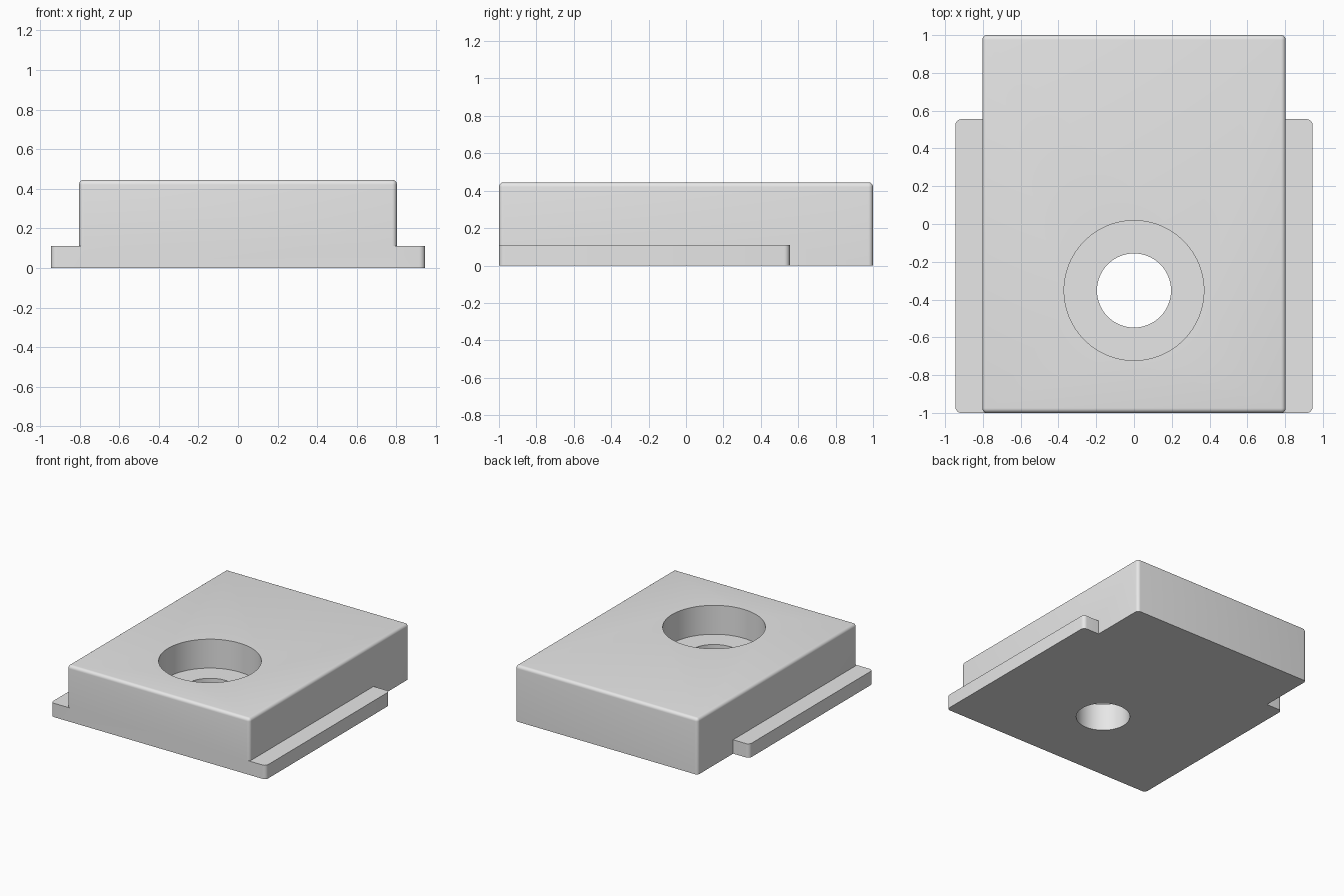
import bpy, bmesh
from mathutils import Matrix, Vector

default = bpy.data.objects.get("Cube")
if default:
    bpy.data.objects.remove(default, do_unlink=True)

GREY = (0.8, 0.8, 0.8, 1.0)
mat = bpy.data.materials.new("plain grey")
mat.use_nodes = True
mat.diffuse_color = GREY
mat.node_tree.nodes["Principled BSDF"].inputs["Base Color"].default_value = GREY


def make_object(name, bm):
    mesh = bpy.data.meshes.new(name)
    bm.to_mesh(mesh)
    bm.free()
    mesh.materials.append(mat)
    obj = bpy.data.objects.new(name, mesh)
    bpy.context.collection.objects.link(obj)
    return obj


def rounded_block(name, half_x, y0, y1, height, radius, round_top):
    """Block on the ground with rounded upright edges and, optionally, top edges."""
    bm = bmesh.new()
    bmesh.ops.create_cube(bm, size=1)
    bmesh.ops.scale(bm, vec=(2 * half_x, y1 - y0, height), verts=bm.verts)
    bmesh.ops.translate(bm, vec=(0, (y0 + y1) / 2, height / 2), verts=bm.verts)

    def is_rounded(edge):
        a, b = (v.co for v in edge.verts)
        upright = abs(a.z - b.z) > height / 2
        return upright or (round_top and min(a.z, b.z) > height / 2)

    edges = [e for e in bm.edges if is_rounded(e)]
    bmesh.ops.bevel(bm, geom=edges, offset=radius, segments=6,
                    profile=0.5, affect='EDGES')
    return make_object(name, bm)


def cutter(name, radius, z0, z1):
    bm = bmesh.new()
    bmesh.ops.create_cone(bm, cap_ends=True, segments=96, radius1=radius,
                          radius2=radius, depth=z1 - z0,
                          matrix=Matrix.Translation(Vector((0, -0.352, (z0 + z1) / 2))))
    return make_object(name, bm)


# Main block and the side flanges
block = rounded_block("clamp_block", 0.803, -1, 1, 0.445, 0.025, True)
flange = rounded_block("side_flanges", 0.945, -1, 0.555, 0.11, 0.03, False)

# Counterbored bolt hole
recess = cutter("bolt_head_recess", 0.37, 0.215, 0.6)
hole = cutter("bolt_hole", 0.196, -0.2, 0.4)

for tool, operation in ((flange, 'UNION'), (recess, 'DIFFERENCE'), (hole, 'DIFFERENCE')):
    mod = block.modifiers.new(tool.name, 'BOOLEAN')
    mod.object = tool
    mod.operation = operation
    mod.solver = 'EXACT'

# Bake the joins, then drop the helper shapes
bpy.ops.object.select_all(action='DESELECT')
block.select_set(True)
bpy.context.view_layer.objects.active = block
for mod in list(block.modifiers):
    bpy.ops.object.modifier_apply(modifier=mod.name)
for tool in (flange, recess, hole):
    bpy.data.objects.remove(tool, do_unlink=True)
bpy.ops.object.shade_smooth_by_angle(angle=0.6)
